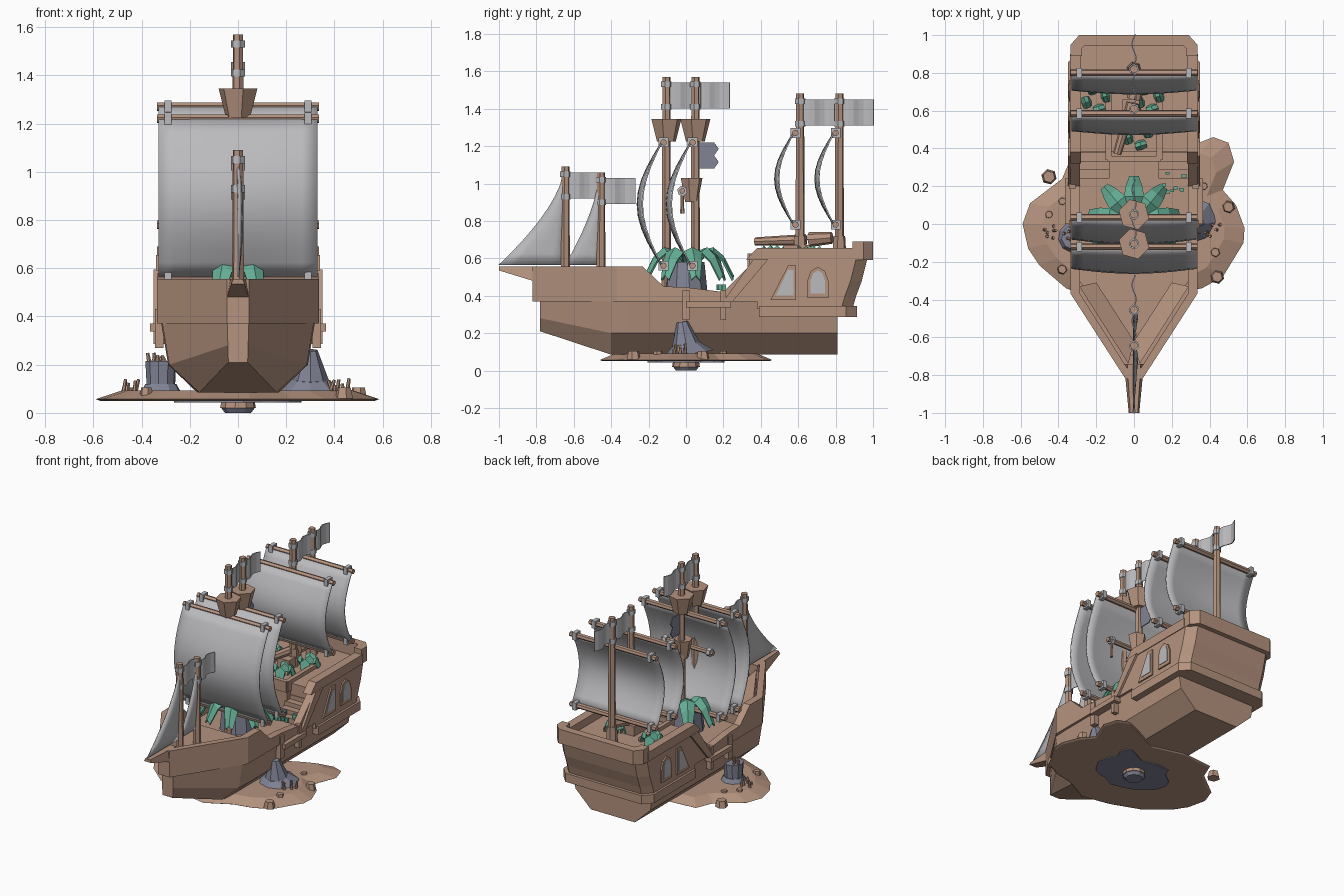
import bpy, bmesh, math, random
from mathutils import Vector

if "Cube" in bpy.data.objects:
    bpy.data.objects.remove(bpy.data.objects["Cube"])
random.seed(4)


def material(name, rgb):
    m = bpy.data.materials.new(name)
    m.use_nodes = True
    m.diffuse_color = (*rgb, 1)
    m.node_tree.nodes["Principled BSDF"].inputs["Base Color"].default_value = (*rgb, 1)
    return m


WOOD = material("wood_brown", (0.46, 0.29, 0.21))
CLOTH = material("cloth_grey", (0.50, 0.50, 0.52))
STONE = material("stone_blue_grey", (0.22, 0.23, 0.30))
LEAF = material("leaf_green", (0.13, 0.42, 0.30))


def mesh(name, verts, faces, mat, smooth=False):
    bm = bmesh.new()
    vs = [bm.verts.new(v) for v in verts]
    for f in faces:
        bm.faces.new([vs[i] for i in f])
    bmesh.ops.recalc_face_normals(bm, faces=bm.faces)
    for f in bm.faces:
        f.smooth = smooth
    me = bpy.data.meshes.new(name)
    bm.to_mesh(me)
    bm.free()
    me.materials.append(mat)
    ob = bpy.data.objects.new(name, me)
    bpy.context.collection.objects.link(ob)
    return ob


def loft(name, rings, mat):
    n = len(rings[0])
    faces = [(k * n + i, k * n + (i + 1) % n, (k + 1) * n + (i + 1) % n, (k + 1) * n + i)
             for k in range(len(rings) - 1) for i in range(n)]
    faces += [tuple(range(n)), tuple(range((len(rings) - 1) * n, len(rings) * n))]
    return mesh(name, [p for r in rings for p in r], faces, mat)


def box(name, x, y, z, mat=WOOD):
    return loft(name, [[(x[0], y[0], h), (x[1], y[0], h), (x[1], y[1], h), (x[0], y[1], h)] for h in z], mat)


def side_plate(name, pts, x0, x1, mat=WOOD):
    return loft(name, [[(x, y, z) for y, z in pts] for x in (x0, x1)], mat)


def rod(name, a, b, r0, r1=None, mat=WOOD, sides=6):
    a, b = Vector(a), Vector(b)
    r1 = r0 if r1 is None else r1
    d = (b - a).normalized()
    u = d.orthogonal().normalized()
    w = d.cross(u)
    rings = []
    for c, r in ((a, r0), (b, r1)):
        rings.append([c + r * (u * math.cos(t) + w * math.sin(t))
                      for t in (2 * math.pi * i / sides for i in range(sides))])
    return loft(name, rings, mat)


def sheet(name, f, nu, nv, mat, thick=0.008, smooth=True):
    verts = [f(i / nu, j / nv) for j in range(nv + 1) for i in range(nu + 1)]
    w = nu + 1
    faces = [(j * w + i, j * w + i + 1, (j + 1) * w + i + 1, (j + 1) * w + i)
             for j in range(nv) for i in range(nu)]
    ob = mesh(name, verts, faces, mat, smooth)
    mod = ob.modifiers.new("thickness", "SOLIDIFY")
    mod.thickness, mod.offset = thick, 0
    return ob


def mirrored(half):
    return half + [(-p[0], *p[1:]) for p in reversed(half)]


# Lower hull with chines
sections = [(-0.78, [(0.04, 0.21), (0.042, 0.28), (0.045, 0.38)]),
            (-0.40, [(0.16, 0.085), (0.285, 0.2), (0.315, 0.38)]),
            (-0.3, [(0.17, 0.085), (0.29, 0.2), (0.32, 0.38)]),
            (0.81, [(0.17, 0.085), (0.29, 0.2), (0.32, 0.38)])]
loft("lower_hull", [mirrored([(x, y, z) for x, z in s]) for y, s in sections], WOOD)

# Bulwarks: y, outer x, top z
rail = [(-0.82, 0.045, 0.555), (-0.37, 0.335, 0.555), (-0.23, 0.335, 0.555),
        (-0.12, 0.335, 0.45), (0.0, 0.335, 0.445), (0.2, 0.335, 0.42), (0.38, 0.335, 0.60)]
for s, side in ((1, "left"), (-1, "right")):
    rings = []
    for y, x, z in rail:
        t = min(0.05, x)
        rings.append([(s * x, y, 0.37), (s * x, y, z), (s * (x - t), y, z), (s * (x - t), y, 0.37)])
    loft(side + "_bulwark", rings, WOOD)
    # Sloped inner ledge on the bow
    loft(side + "_bow_ledge", [[(s * 0.03, -0.74, 0.38), (s * 0.03, -0.74, 0.53), (0, -0.62, 0.47), (0, -0.62, 0.38)],
                              [(s * 0.29, -0.33, 0.38), (s * 0.29, -0.33, 0.53), (s * 0.2, -0.31, 0.47), (s * 0.2, -0.31, 0.38)]], WOOD)
    # Side trim
    for y, w in ((0.0, 0.02), (0.2, 0.015)):
        box(side + "_rib", sorted((s * 0.31, s * 0.345)), (y - w, y + w), (0.27, 0.43))
    box(side + "_rub_rail", sorted((s * 0.31, s * 0.365)), (0, 0.24), (0.337, 0.37))
    side_plate(side + "_stair_rail", [(0.2, 0.37), (0.25, 0.37), (0.44, 0.595), (0.36, 0.595)], s * 0.32, s * 0.35)
    side_plate(side + "_cap_rail", [(0.37, 0.59), (0.32, 0.59), (0.38, 0.655), (0.9, 0.655), (0.9, 0.59)], s * 0.28, s * 0.34)
    # Stern windows with frames
    slanted = [(0.47, 0.39), (0.58, 0.39), (0.58, 0.55), (0.545, 0.55)]
    arched = [(0.66, 0.40), (0.75, 0.40), (0.75, 0.48), (0.735, 0.525), (0.705, 0.545), (0.675, 0.525), (0.66, 0.48)]
    for pts in (slanted, arched):
        cy = sum(p[0] for p in pts) / len(pts)
        cz = sum(p[1] for p in pts) / len(pts)
        frame = [(cy + (y - cy) * 1.25, cz + (z - cz) * 1.15) for y, z in pts]
        glass = [(cy + (y - cy) * 0.85, cz + (z - cz) * 0.85) for y, z in pts]
        side_plate(side + "_window_frame", frame, s * 0.33, s * 0.345)
        side_plate(side + "_window_glass", glass, s * 0.342, s * 0.348, CLOTH)
    # Stairs up to the stern deck
    for i in range(6):
        y = 0.24 + i * 0.045
        box(side + "_step", sorted((s * 0.13, s * 0.285)), (y, 0.52), (0.38, 0.43 + i * 0.03))

# Decks
loft("fore_deck", [[(0.01, -0.7, z), (0.29, -0.3, z), (0.29, -0.22, z),
                    (-0.29, -0.22, z), (-0.29, -0.3, z), (-0.01, -0.7, z)] for z in (0.37, 0.46)], WOOD)
box("main_deck", (-0.3, 0.3), (-0.25, 0.5), (0.36, 0.395))
box("stern_cabin_front", (-0.14, 0.14), (0.34, 0.52), (0.38, 0.57))
for x in (-0.135, 0.135):
    box("hatch_rim", (x - 0.015, x + 0.015), (0.34, 0.7), (0.55, 0.625))
box("hatch_front_rim", (-0.14, 0.14), (0.33, 0.36), (0.55, 0.625))


def plan(y0, y1, w, z):
    return mirrored([(w, y0, z), (w, y1 - 0.06, z), (w - 0.055, y1, z)])


# Stern castle, waist ledge and stern rail
loft("stern_castle", [plan(0.38, y, 0.335, z) for y, z in ((0.89, 0.33), (0.91, 0.40), (0.94, 0.48), (0.97, 0.60))], WOOD)
loft("stern_ledge", [plan(0.39, 0.915, 0.35, z) for z in (0.285, 0.345)], WOOD)
outer = mirrored([(0.335, 0.89), (0.335, 0.95), (0.29, 1.0)])
inner = mirrored([(0.275, 0.89), (0.275, 0.93), (0.26, 0.945)])
loft("stern_rail", [[(*o, 0.59), (*o, 0.69), (*i, 0.69), (*i, 0.59)] for o, i in zip(outer, inner)], WOOD)

# Bowsprit
loft("bowsprit", [[(-w, y, b), (w, y, b), (w * 0.7, y, 0.555), (-w * 0.7, y, 0.555)]
                  for y, w, b in ((-0.74, 0.05, 0.46), (-0.82, 0.045, 0.48), (-1.0, 0.028, 0.535))], WOOD)


def square_sail(name, y, zb, zt, half, depth):
    def f(u, v):
        bulge = math.sin(math.pi * v) * (0.8 + 0.2 * math.sin(math.pi * u))
        return ((2 * u - 1) * half, y - depth * bulge, zb + v * (zt - zb))
    sheet(name, f, 10, 10, CLOTH)


def yard(y, z, half):
    rod("yard", (-half, y, z), (half, y, z), 0.018)
    for x in (-0.29, 0.29):
        box("yard_collar", (x - 0.014, x + 0.014), (y - 0.026, y + 0.026), (z - 0.026, z + 0.026), CLOTH)


def flag(y, zt):
    sheet("flag", lambda u, v: (0.012 * math.sin(u * 7), y + 0.02 + 0.165 * u, zt - 0.14 * v), 6, 1, CLOTH, 0.006, False)
    for z in (zt - 0.01, zt - 0.13):
        rod("mast_band", (0, y, z - 0.015), (0, y, z + 0.015), 0.029, mat=CLOTH)


# Masts: y, base, top, flag top
for y, zb, zt, zf in ((-0.645, 0.45, 1.09, 1.06), (-0.455, 0.45, 1.06, 1.03), (-0.105, 0.38, 1.57, 1.54),
                      (0.05, 0.38, 1.57, 1.54), (0.61, 0.58, 1.48, 1.45), (0.82, 0.58, 1.48, 1.45)):
    rod("mast", (0, y, zb), (0, y, zt), 0.026, 0.022)
    flag(y, zf)
    if y > 0.5:
        rod("mast_foot", (0, y, 0.59), (0, y, 0.72), 0.04, 0.032)
for y in (-0.12, 0.035):
    square_sail("main_sail", y - 0.01, 0.56, 1.22, 0.33, 0.13)
    yard(y, 1.22, 0.335)
    yard(y, 0.56, 0.335)
    rod("crows_nest", (0, y + 0.015, 1.225), (0, y + 0.015, 1.345), 0.052, 0.083)
for y in (0.585, 0.8):
    square_sail("stern_sail", y - 0.01, 0.78, 1.27, 0.33, 0.10)
    yard(y, 1.27, 0.335)
    yard(y, 0.78, 0.335)

# Jibs with hollow leading edges
for y, zt, tip in ((-0.645, 1.05, -0.99), (-0.455, 1.02, -0.635)):
    def jib(u, v, y=y, zt=zt, tip=tip):
        reach = (tip - y) * (1 - v) ** 1.5 - 0.012
        return (0.018 * math.sin(math.pi * v) * math.sin(math.pi * u), y + reach * u, 0.565 + (zt - 0.565) * v)
    sheet("jib_sail", jib, 4, 8, CLOTH)

# Lower lookout, short spar and dark pennant
rod("lower_lookout", (0, 0.03, 0.9), (0, 0.03, 1.03), 0.035, 0.06)
rod("short_spar", (-0.2, -0.02, 0.96), (0.2, -0.02, 0.96), 0.016)
for x in (-0.17, 0.17):
    rod("spar_collar", (x - 0.013, -0.02, 0.96), (x + 0.013, -0.02, 0.96), 0.028, mat=CLOTH)
rod("spar_hook", (0.17, -0.02, 0.95), (0.17, -0.02, 0.84), 0.008, 0.012)
side_plate("pennant", [(0.07, 1.08), (0.15, 1.08), (0.175, 1.115), (0.15, 1.15), (0.175, 1.185), (0.15, 1.22), (0.07, 1.22)], -0.003, 0.003, STONE)

# Deck cannon and barrels
rod("cannon", (-0.09, 0.37, 0.69), (-0.01, 0.64, 0.7), 0.022, 0.03, sides=8)
rod("cannon_breech", (0, 0.66, 0.7), (0.03, 0.78, 0.71), 0.04, 0.032, sides=8)
box("cannon_rest", (-0.06, 0.03), (0.52, 0.66), (0.59, 0.67))


def leaf(cx, cy, z, angle, length, width):
    def f(u, v):
        r = 0.03 + length * u
        w = (v - 0.5) * 2 * width * (0.35 + 0.65 * math.sin(math.pi * min(1, 0.1 + u * 0.85)))
        h = z + 0.11 * math.sin(2.6 * u) - 0.13 * u * u - abs(v - 0.5) * 0.05
        return (cx + r * math.cos(angle) - w * math.sin(angle), cy + r * math.sin(angle) + w * math.cos(angle), h)
    sheet("leaf", f, 4, 2, LEAF, 0.012, False)


# Plants on deck
rod("plant_stump", (0, 0, 0.38), (0, 0, 0.58), 0.12, 0.10, STONE, 10)
for i in range(9):
    leaf(0, 0.01, 0.58, 2 * math.pi * i / 9 + math.pi / 2, 0.21, 0.05)
for x, y in ((-0.2, 0.66), (0.02, 0.47), (0.08, 0.66)):
    for i in range(4):
        leaf(x, y, 0.59, i * math.pi / 2 + 0.3, 0.055, 0.03)
for i in range(10):
    x, y = random.uniform(0.14, 0.27), random.uniform(0.15, 0.27)
    box("leaf_scrap", (x, x + 0.02), (y, y + 0.015), (0.43, 0.46), LEAF)

# Sand island and its stand
shore = [(-0.59, 0), (-0.56, -0.13), (-0.5, -0.22), (-0.36, -0.34), (-0.15, -0.42), (0.05, -0.46), (0.22, -0.37),
         (0.36, -0.34), (0.47, -0.28), (0.58, -0.1), (0.585, -0.02), (0.54, 0.1), (0.47, 0.18), (0.53, 0.33),
         (0.5, 0.43), (0.42, 0.46), (0.32, 0.42), (0.12, 0.32), (-0.1, 0.38), (-0.33, 0.36), (-0.38, 0.24), (-0.55, 0.11)]
loft("island", [[(x * k, y * k, z) for x, y in shore] for k, z in ((0.97, 0.05), (1, 0.057), (0.82, 0.092))], WOOD)
loft("island_underside", [[(x * k, y * k, z) for x, y in shore]
                          for k, z in ((0.45, 0.044), (0.45, 0.052))], STONE)
rod("stand_foot", (0, 0, 0), (0, 0, 0.02), 0.055, 0.07, STONE, 10)
rod("stand_collar", (0, 0, 0.02), (0, 0, 0.05), 0.075, 0.07, WOOD, 10)

# Rocks, stones and coral around the keel
rod("tall_rock_base", (0.3, 0.01, 0.085), (0.3, 0, 0.14), 0.14, 0.075, STONE, 8)
rod("tall_rock_peak", (0.3, 0, 0.14), (0.3, -0.02, 0.26), 0.075, 0.03, STONE, 8)
rod("round_rock_base", (-0.32, -0.07, 0.085), (-0.32, -0.07, 0.12), 0.085, 0.065, STONE, 10)
rod("round_rock", (-0.32, -0.07, 0.12), (-0.32, -0.07, 0.215), 0.06, 0.065, STONE, 10)
for x, y, r in ((-0.45, 0.25, 0.042), (0.44, -0.28, 0.038), (0.5, 0.09, 0.036), (-0.38, 0.12, 0.025),
                (-0.45, 0.05, 0.025), (0.37, 0.2, 0.025), (0.43, -0.15, 0.03), (-0.38, -0.24, 0.03)):
    rod("stone", (x, y, 0.06), (x, y, 0.105), r, r * 0.75)
for cx, cy, z in ((-0.46, -0.04, 0.08), (-0.33, -0.06, 0.2), (0.42, -0.04, 0.08)):
    for i in range(6):
        x, y = cx + random.uniform(-0.04, 0.04), cy + random.uniform(-0.04, 0.04)
        rod("coral", (x, y, z), (x + random.uniform(-0.02, 0.02), y, z + random.uniform(0.03, 0.065)), 0.01, 0.007)
